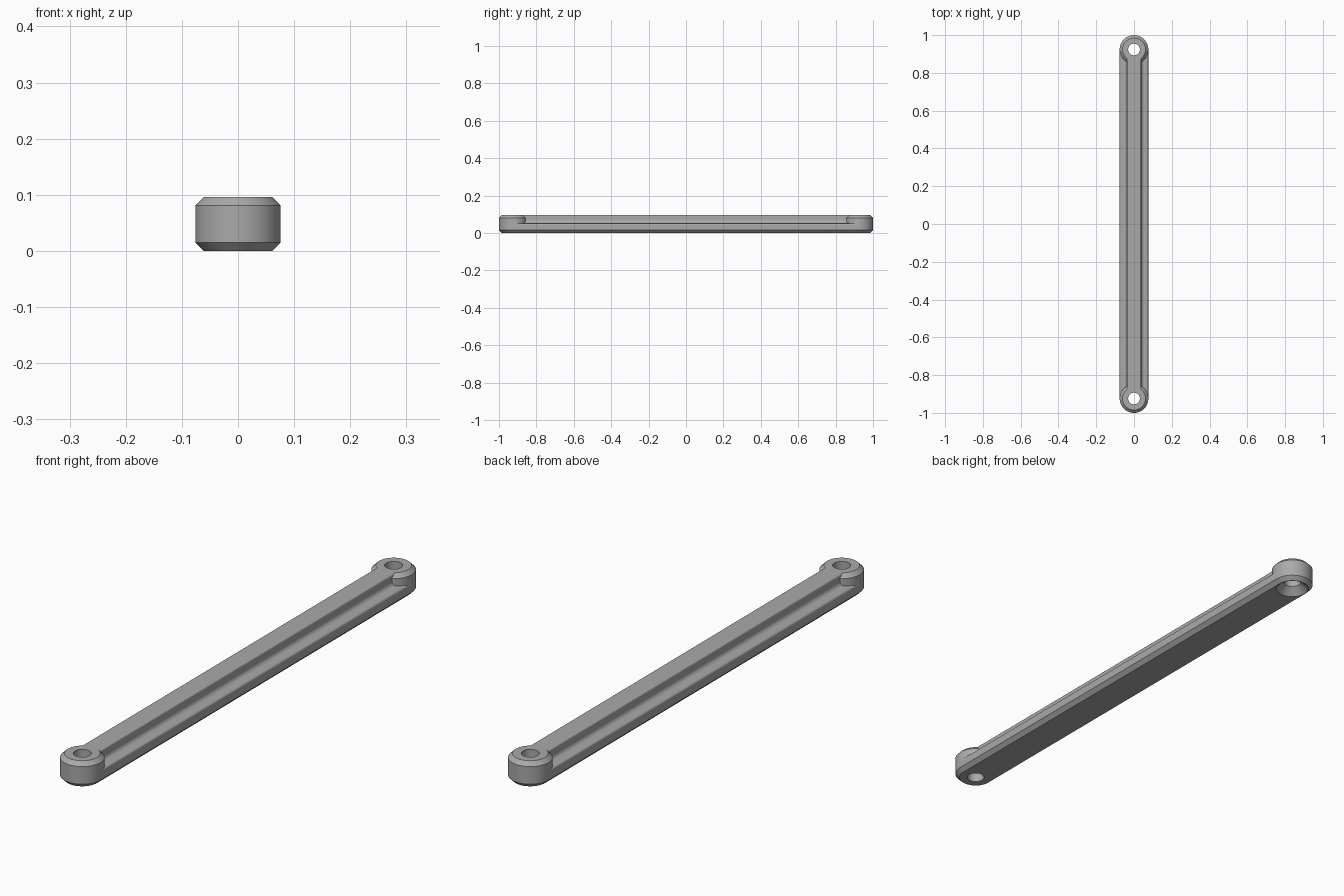
import bpy, bmesh, math

cube = bpy.data.objects.get("Cube")
if cube:
    bpy.data.objects.remove(cube)

HALF, END, TOP, BORE = 0.076, 0.924, 0.096, 0.031
SEGMENTS = 64

grey = bpy.data.materials.new("satin_grey")
grey.use_nodes = True
colour = (0.4, 0.4, 0.4, 1)
grey.diffuse_color = colour
grey.node_tree.nodes["Principled BSDF"].inputs["Base Color"].default_value = colour


def finish(name, bm):
    bmesh.ops.recalc_face_normals(bm, faces=bm.faces)
    mesh = bpy.data.meshes.new(name)
    bm.to_mesh(mesh)
    bm.free()
    mesh.materials.append(grey)
    obj = bpy.data.objects.new(name, mesh)
    bpy.context.collection.objects.link(obj)
    return obj


def lathe(name, profile, y):
    """Solid of revolution about a vertical axis; profile is (radius, z)."""
    bm = bmesh.new()
    rings = []
    for r, z in profile:
        rings.append([bm.verts.new((r * math.cos(a), y + r * math.sin(a), z))
                      for a in (math.tau * i / SEGMENTS for i in range(SEGMENTS))])
    for low, high in zip(rings, rings[1:]):
        for i in range(SEGMENTS):
            j = (i + 1) % SEGMENTS
            bm.faces.new((low[i], low[j], high[j], high[i]))
    bm.faces.new(rings[0])
    bm.faces.new(rings[-1])
    return finish(name, bm)


def arc(cx, cz, radius, start, stop, steps=8):
    return [(cx + radius * math.cos(math.radians(start + (stop - start) * i / steps)),
             cz + radius * math.sin(math.radians(start + (stop - start) * i / steps)))
            for i in range(steps + 1)]


def combine(target, other, operation):
    mod = target.modifiers.new(operation, "BOOLEAN")
    mod.operation, mod.object, mod.solver = operation, other, "EXACT"
    bpy.context.view_layer.objects.active = target
    bpy.ops.object.modifier_apply(modifier=mod.name)
    bpy.data.objects.remove(other)


# Ribbed bar: chamfered foot, rounded flange, hollow fillet and raised rib
side = [(0.061, 0), (HALF, 0.015)]
side += arc(HALF - 0.012, 0.04, 0.012, 0, 90)
side += arc(0.056, 0.07, 0.018, 270, 180)
side += arc(0.032, TOP - 0.006, 0.006, 0, 90, 5)
outline = side + [(-x, z) for x, z in reversed(side)]
bm = bmesh.new()
section = bm.faces.new([bm.verts.new((x, -END, z)) for x, z in outline])
swept = bmesh.ops.extrude_face_region(bm, geom=[section], use_keep_orig=True)
bmesh.ops.translate(bm, vec=(0, 2 * END, 0),
                    verts=[v for v in swept["geom"] if isinstance(v, bmesh.types.BMVert)])
link = finish("link_bar", bm)

# Round chamfered eyes at both ends
eye = [(0.061, 0), (HALF, 0.015), (HALF, 0.081), (0.061, TOP)]
for y in (-END, END):
    combine(link, lathe("end_eye", eye, y), "UNION")

# Through bores, with a countersink under the back eye
plain = [(BORE, -0.05), (BORE, 0.15)]
sunk = [(0.059, -0.05), (0.059, 0), (BORE, 0.028), (BORE, 0.15)]
for y, profile in ((-END, plain), (END, sunk)):
    combine(link, lathe("bore_cutter", profile, y), "DIFFERENCE")

bpy.ops.object.select_all(action="DESELECT")
link.select_set(True)
bpy.context.view_layer.objects.active = link
bpy.ops.object.shade_smooth_by_angle(angle=math.radians(30))
